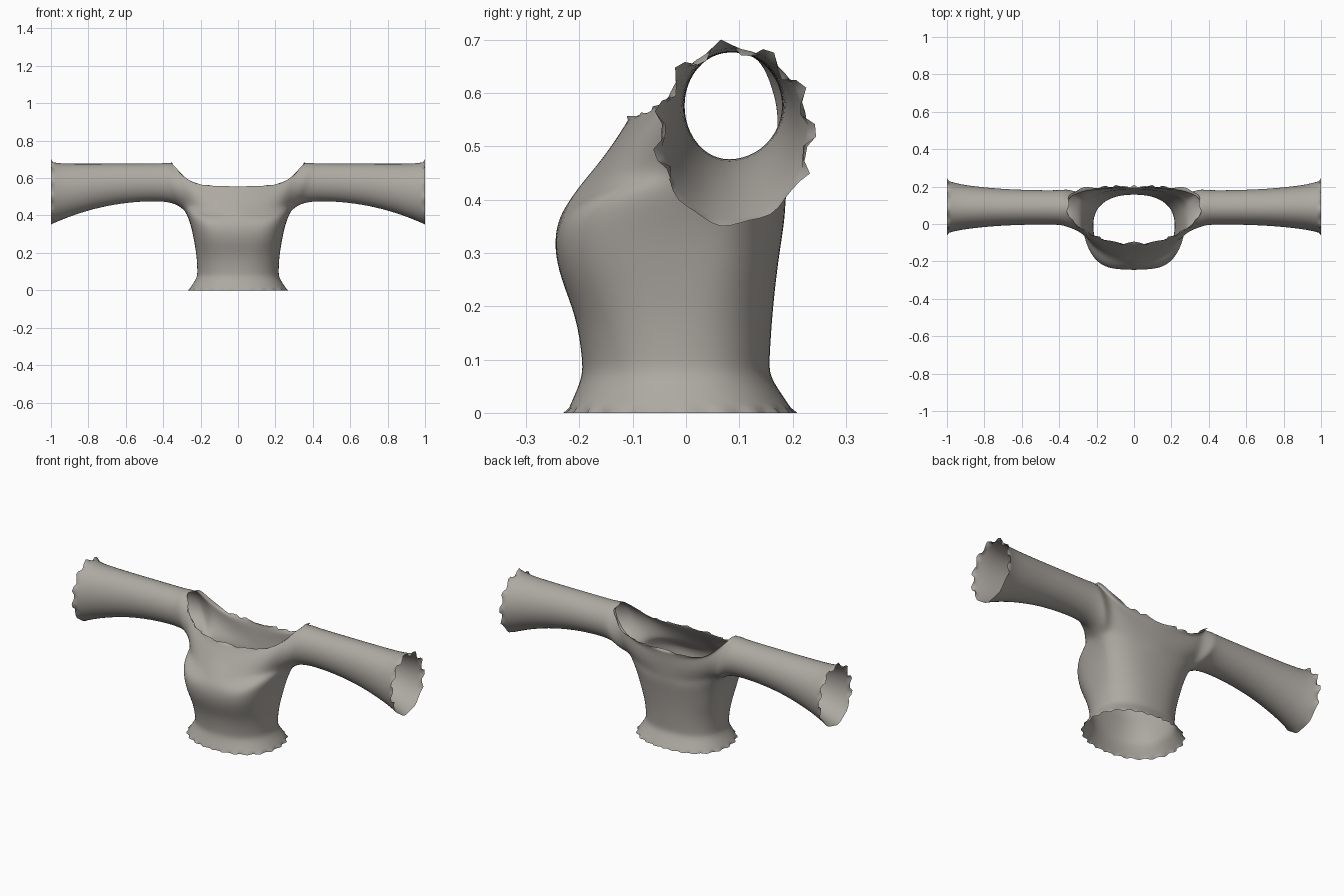
import bpy, bmesh
from math import sin, cos, pi, atan2
from mathutils import Vector

if "Cube" in bpy.data.objects:
    bpy.data.objects.remove(bpy.data.objects["Cube"])

N = 6  # cage steps per quarter ring

# Torso rings: z centre, z side, half width, y front, y back, y side, roundness, underarm reach
TORSO = [(.002, .002, .265, -.225, .204, -.01, .9, 0), (.035, .035, .243, -.21, .181, -.01, .9, 0),
         (.07, .07, .221, -.196, .158, -.01, .9, 0), (.1, .1, .219, -.196, .158, -.01, .88, 0),
         (.18, .18, .222, -.207, .163, 0, .78, 0), (.25, .27, .237, -.237, .17, .03, .65, 0),
         (.31, .35, .248, -.25, .178, .05, .58, .006), (.36, .425, .256, -.243, .186, .08, .57, .027)]
# Sleeve rings: x bottom, x top, bulge, z bottom, z top, y front, y back
SLEEVE = [(.283, .36, .03, .425, .69, -.022, .19), (.33, .4, .015, .46, .684, -.01, .187),
          (.42, .45, 0, .475, .682, -.006, .184), (.58, .58, 0, .467, .682, -.007, .186),
          (.74, .74, 0, .44, .682, -.014, .194), (.88, .88, 0, .396, .683, -.029, .21),
          (.95, .95, 0, .367, .685, -.041, .223), (1, 1, 0, .345, .694, -.056, .24)]
# Neckline from the centre to the shoulder: x, z, y front, y back
NECK = [(0, .555, -.11, .2), (.13, .557, -.095, .2), (.21, .566, -.065, .195),
        (.265, .587, -.035, .192), (.31, .625, -.005, .188), (.345, .668, .03, .155),
        (.36, .69, .085, .085)]
# Centre line of the chest: y, z
CHEST = [(-.243, .36), (-.23, .395), (-.207, .425), (-.178, .455), (-.152, .487),
         (-.13, .52), (-.11, .555)]


def torso_point(ring, i, back):
    zc, zs, w, yf, yb, ys, p, reach = ring
    t = i / N * pi / 2
    if back:
        p = .85
    s, c = sin(t) ** p, (0 if i == N else cos(t) ** p)
    return Vector((w * s + reach * s ** 9, ys + ((yb if back else yf) - ys) * c,
                   zc + (zs - zc) * s ** 3))


def sleeve_point(ring, j, back):
    xb, xt, bulge, zb, zt, yf, yb = ring
    a = j / N * pi
    s, k = (0 if j == N else sin(a)), (1 - cos(a)) / 2
    yc = .08 + .005 * k
    return Vector((xb + (xt - xb) * k + bulge * s,
                   yc + ((yb if back else yf) - yc) * s, zb + (zt - zb) * k))


def neck_point(i, back):
    x, z, front_y, back_y = NECK[i]
    return Vector((x, back_y if back else front_y, z))


def centre_point(j, back):
    y, z = CHEST[j]
    return Vector((0, .186 + .014 * j / N if back else y, z))


def yoke_point(i, j, back):
    """Weighted mean of the torso-to-neck and centre-to-sleeve surfaces."""
    u, v = i / N, j / N
    rising = torso_point(TORSO[-1], i, back).lerp(neck_point(i, back), v)
    across = centre_point(j, back).lerp(sleeve_point(SLEEVE[0], j, back), u)
    a, b = u * (1 - u), v * (1 - v)
    return rising.lerp(across, b / (a + b) if a + b else 0)


def add_grid(bm, rows, mirror):
    verts = [[bm.verts.new((p.x * mirror, p.y, p.z)) for p in row] for row in rows]
    for a, b in zip(verts, verts[1:]):
        for k in range(len(a) - 1):
            bm.faces.new((a[k], a[k + 1], b[k + 1], b[k]))


# Cage of the garment: torso, yoke and sleeves, front and back, both sides
bm = bmesh.new()
steps = range(N + 1)
for mirror in (1, -1):
    for back in (False, True):
        add_grid(bm, [[torso_point(r, i, back) for i in steps] for r in TORSO], mirror)
        add_grid(bm, [[yoke_point(i, j, back) for i in steps] for j in steps], mirror)
        add_grid(bm, [[sleeve_point(r, j, back) for j in steps] for r in SLEEVE], mirror)
bmesh.ops.remove_doubles(bm, verts=bm.verts, dist=.0005)
bmesh.ops.recalc_face_normals(bm, faces=bm.faces)
probe = min(bm.faces, key=lambda f: f.calc_center_median().y)
if probe.normal.y > 0:
    bmesh.ops.reverse_faces(bm, faces=bm.faces)
cage = bpy.data.meshes.new("cage")
bm.to_mesh(cage)
bm.free()

# Smooth the cage
top = bpy.data.objects.new("off_shoulder_top", cage)
bpy.context.collection.objects.link(top)
sub = top.modifiers.new("smooth", 'SUBSURF')
sub.levels = sub.render_levels = 2
bpy.context.view_layer.update()
smooth = bpy.data.meshes.new_from_object(top.evaluated_get(bpy.context.evaluated_depsgraph_get()))
top.modifiers.clear()
top.data = smooth
smooth.name = "off_shoulder_top"

# Ragged edges on cuffs, hem and neckline
bm = bmesh.new()
bm.from_mesh(smooth)
for v in bm.verts:
    if not v.is_boundary:
        continue
    x, y, z = v.co
    if abs(x) > .97:
        a = atan2(z - .53, y - .09)
        wave = .016 * cos(11 * a) * (1 if z > .44 else .2)
        v.co += Vector((0, cos(a), sin(a))) * wave
        v.co.x = 1 if x > 0 else -1
    elif z < .03:
        a = atan2(y, x)
        v.co += Vector((cos(a), sin(a), 0)) * .007 * cos(24 * a)
        v.co.z = 0
    else:
        a = atan2(y - .06, x)
        v.co += Vector((cos(a) * .6, sin(a), .3 * abs(cos(a)))) * .011 * cos(26 * a)
bm.to_mesh(smooth)
bm.free()

# Cloth colour
cloth = bpy.data.materials.new("warm_grey_cloth")
cloth.use_nodes = True
colour = (.42, .395, .36, 1)
cloth.diffuse_color = colour
cloth.node_tree.nodes["Principled BSDF"].inputs["Base Color"].default_value = colour
smooth.materials.clear()
smooth.materials.append(cloth)
for poly in smooth.polygons:
    poly.use_smooth = True
